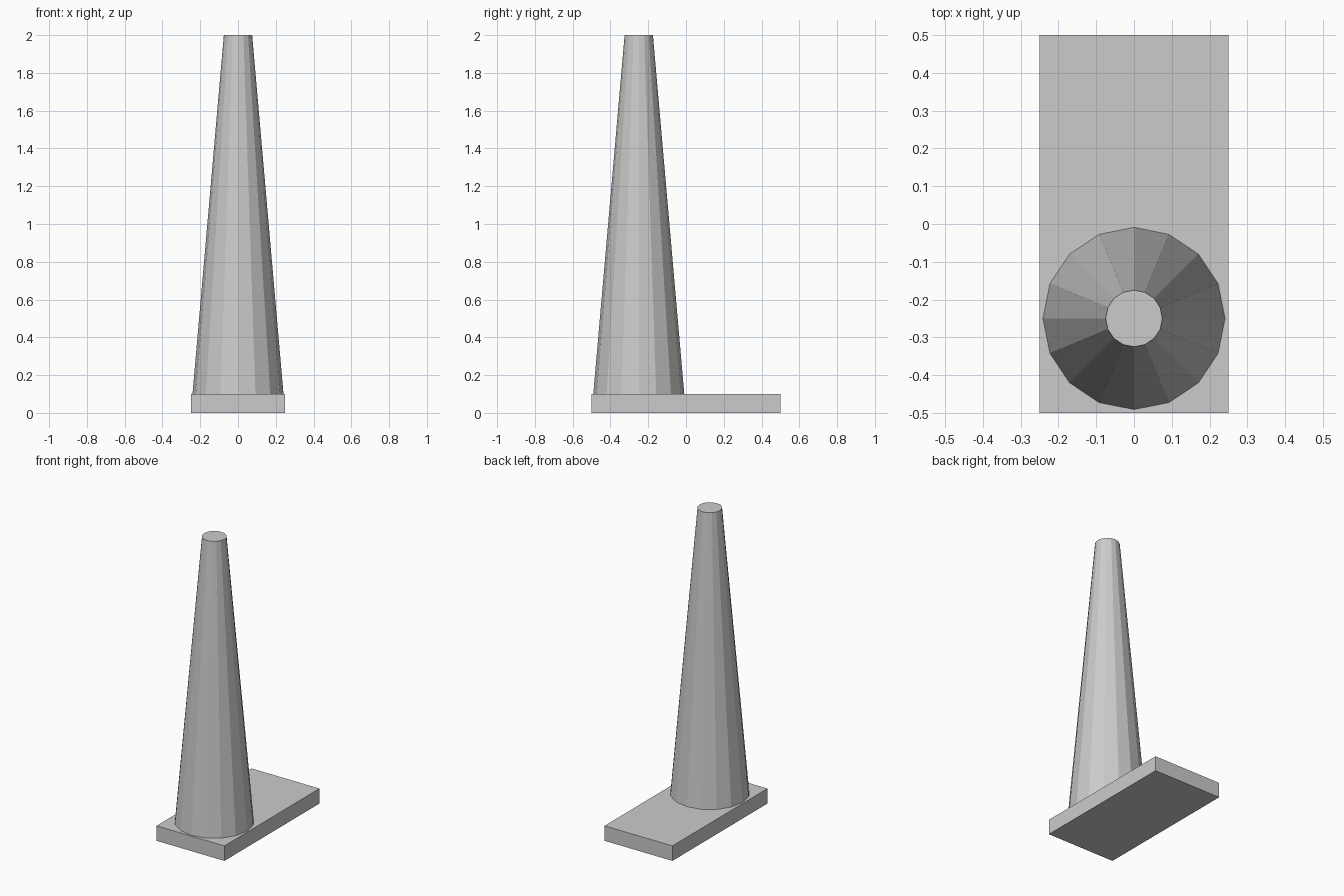
import bpy

if "Cube" in bpy.data.objects:
    bpy.data.objects.remove(bpy.data.objects["Cube"])

# Rectangular base slab
bpy.ops.mesh.primitive_cube_add(size=1, location=(0, 0, 0.05))
base = bpy.context.object
base.name = "base_slab"
base.scale = (0.5, 1.0, 0.1)
bpy.ops.object.transform_apply(location=False, rotation=False, scale=True)

# Tapered 16-sided column standing on the front half of the slab
z_bottom, z_top = 0.1, 2.0
bpy.ops.mesh.primitive_cone_add(
    vertices=16, radius1=0.241, radius2=0.075, depth=z_top - z_bottom,
    location=(0, -0.25, (z_bottom + z_top) / 2))
bpy.context.object.name = "tapered_column"
